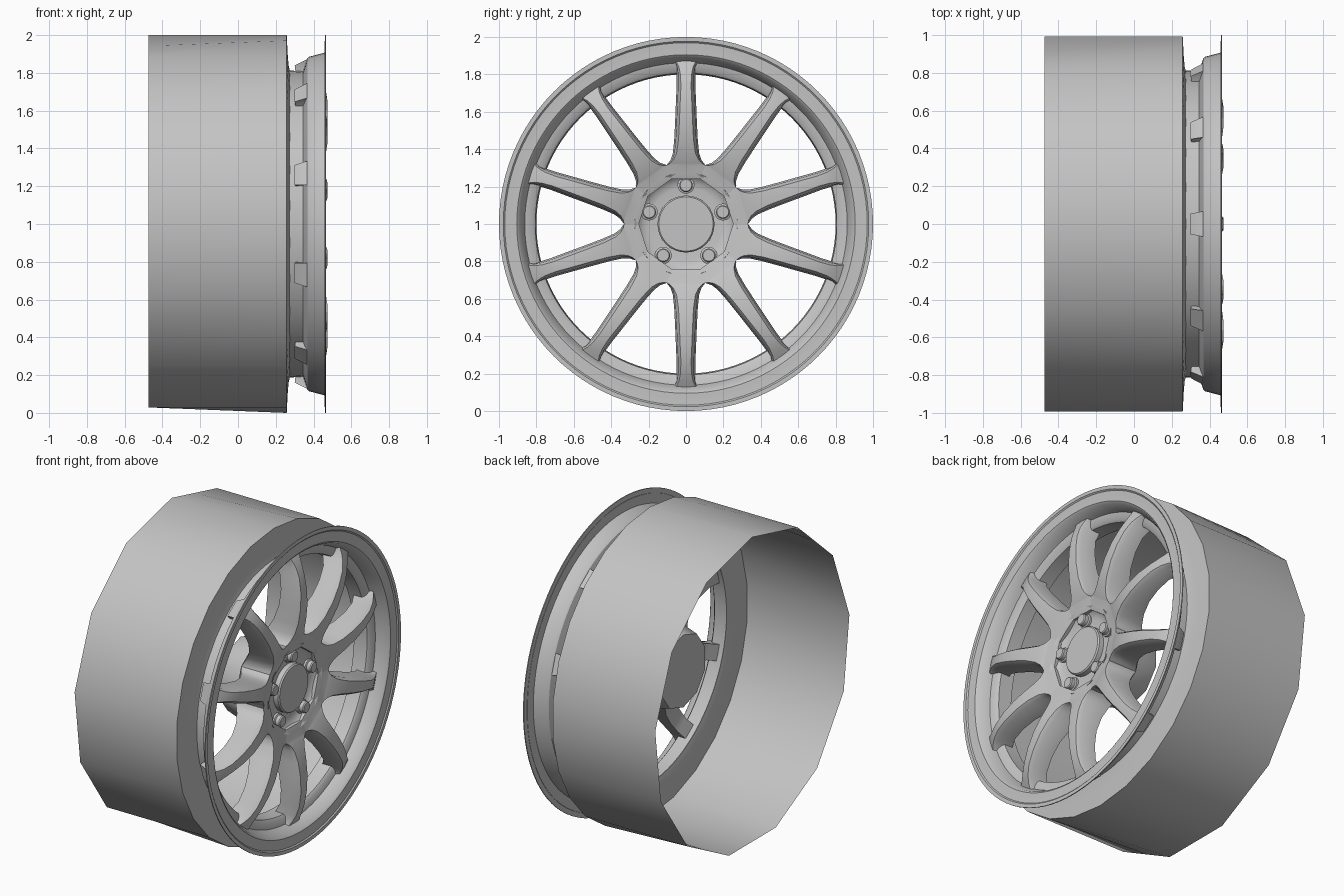
import bpy, bmesh, math
from mathutils import Matrix

if "Cube" in bpy.data.objects:
    bpy.data.objects.remove(bpy.data.objects["Cube"])

# Single metal colour
metal = bpy.data.materials.new("grey_metal")
metal.use_nodes = True
GREY = (0.55, 0.55, 0.55, 1)
metal.diffuse_color = GREY
metal.node_tree.nodes["Principled BSDF"].inputs["Base Color"].default_value = GREY
AXLE = Matrix.Translation((0, 0, 1))


def finish(name, bm, angle=35):
    """Turn a bmesh into a smooth shaded object lying on the axle."""
    bmesh.ops.remove_doubles(bm, verts=bm.verts, dist=1e-5)
    bmesh.ops.recalc_face_normals(bm, faces=bm.faces)
    mesh = bpy.data.meshes.new(name)
    bm.to_mesh(mesh)
    bm.free()
    mesh.materials.append(metal)
    obj = bpy.data.objects.new(name, mesh)
    obj.matrix_world = AXLE
    bpy.context.collection.objects.link(obj)
    bpy.ops.object.select_all(action='DESELECT')
    obj.select_set(True)
    bpy.context.view_layer.objects.active = obj
    bpy.ops.object.shade_smooth_by_angle(angle=math.radians(angle))
    return obj


def polar(bm, x, r, a):
    return bm.verts.new((x, r * math.sin(a), r * math.cos(a)))


def bridge(bm, rings, closed=True):
    """Skin a list of vertex rings."""
    for a, b in zip(rings, rings[1:]):
        n = len(a)
        for i in range(n if closed else n - 1):
            j = (i + 1) % n
            bm.faces.new((a[i], a[j], b[j], b[i]))


def revolve(bm, profile, sides, cap_start=False, cap_end=False):
    """Spin (x, radius) points round the axle."""
    rings = [[polar(bm, x, r, math.tau * i / sides) for i in range(sides)]
             for x, r in profile]
    bridge(bm, rings)
    if cap_start:
        bm.faces.new(rings[0])
    if cap_end:
        bm.faces.new(rings[-1])


# Barrel: coarse polygon at the rear, twice as many sides at the front shoulder
bm = bmesh.new()
SIDES = 26
rings = []
for x, r, flat in [(-0.475, 1, True), (0.258, 1, False), (0.263, 0.9, False),
                   (0.268, 0.84, False), (0.275, 0.81, False)]:
    rings.append([polar(bm, x, r * (math.cos(math.tau / SIDES) if flat and i % 2 else 1),
                        math.tau * i / SIDES) for i in range(SIDES)])
bridge(bm, rings)
finish("barrel", bm)

# Front rim: neck, flare, flange lip and stepped inner ledge
bm = bmesh.new()
revolve(bm, [(0.27, 0.80), (0.27, 0.812), (0.345, 0.81), (0.367, 0.878),
             (0.375, 0.885), (0.458, 0.907), (0.461, 1), (0.467, 1),
             (0.467, 0.977), (0.459, 0.968), (0.459, 0.905), (0.45, 0.893),
             (0.395, 0.868), (0.38, 0.862), (0.372, 0.82), (0.36, 0.806),
             (0.27, 0.80)], 96)
finish("front_rim", bm, 30)

# Spokes: arched bars that flare into the hub and into the rim
# radius, half width, front x, back x, edge chamfer
STATIONS = [(0.24, 0.1, 0.398, 0.20, 0), (0.27, 0.1, 0.408, 0.20, 0),
            (0.315, 0.103, 0.415, 0.21, 0), (0.325, 0.088, 0.42, 0.22, 0.006),
            (0.345, 0.073, 0.428, 0.235, 0.012), (0.38, 0.062, 0.441, 0.26, 0.02),
            (0.45, 0.055, 0.46, 0.30, 0.025), (0.55, 0.05, 0.473, 0.335, 0.025),
            (0.65, 0.046, 0.472, 0.345, 0.025), (0.74, 0.042, 0.458, 0.335, 0.025),
            (0.8, 0.042, 0.438, 0.305, 0.02), (0.84, 0.047, 0.418, 0.30, 0.015),
            (0.875, 0.06, 0.398, 0.37, 0.01)]
COUNT = 10
SLOPE = math.tan(math.pi / COUNT)
bm = bmesh.new()
for k in range(COUNT):
    turn = Matrix.Rotation(math.tau * k / COUNT, 3, 'X')
    rings = []
    for r, w, front, back, chamfer in STATIONS:
        wf = min(w, r * SLOPE)
        wb = min(w + 0.008, r * SLOPE)
        flat = wf - chamfer * 0.6
        section = [(-wb, back), (-wf, front - chamfer), (-flat, front), (0, front + 0.002),
                   (flat, front), (wf, front - chamfer), (wb, back)]
        rings.append([bm.verts.new(turn @ Matrix.Translation((x, y, r)).to_translation())
                      for y, x in section])
    bridge(bm, rings)
    bm.faces.new(rings[0])
    bm.faces.new(rings[-1])
finish("spokes", bm, 40)

# Dished hub face
bm = bmesh.new()
revolve(bm, [(0.36, 0.10), (0.36, 0.195), (0.366, 0.225), (0.383, 0.25),
             (0.402, 0.264), (0.409, 0.275), (0.39, 0.28)], 64)
finish("hub_dish", bm)

# Centre cap
bm = bmesh.new()
revolve(bm, [(0.35, 0.152), (0.392, 0.152), (0.4, 0.145)], 48, cap_end=True)
finish("centre_cap", bm)

# Coarse tapered hub body behind the spokes
bm = bmesh.new()
revolve(bm, [(0.02, 0.235), (0.24, 0.295), (0.30, 0.29)], 10, cap_start=True)
finish("hub_body", bm, 40)

# Five wheel nuts
for k in range(5):
    bm = bmesh.new()
    revolve(bm, [(0.35, 0.045), (0.374, 0.045), (0.378, 0.036),
                 (0.402, 0.036), (0.408, 0.031)], 24, cap_end=True)
    a = math.tau * k / 5
    bmesh.ops.translate(bm, verts=bm.verts,
                        vec=(0, 0.207 * math.sin(a), 0.207 * math.cos(a)))
    finish(f"wheel_nut_{k + 1}", bm, 30)
